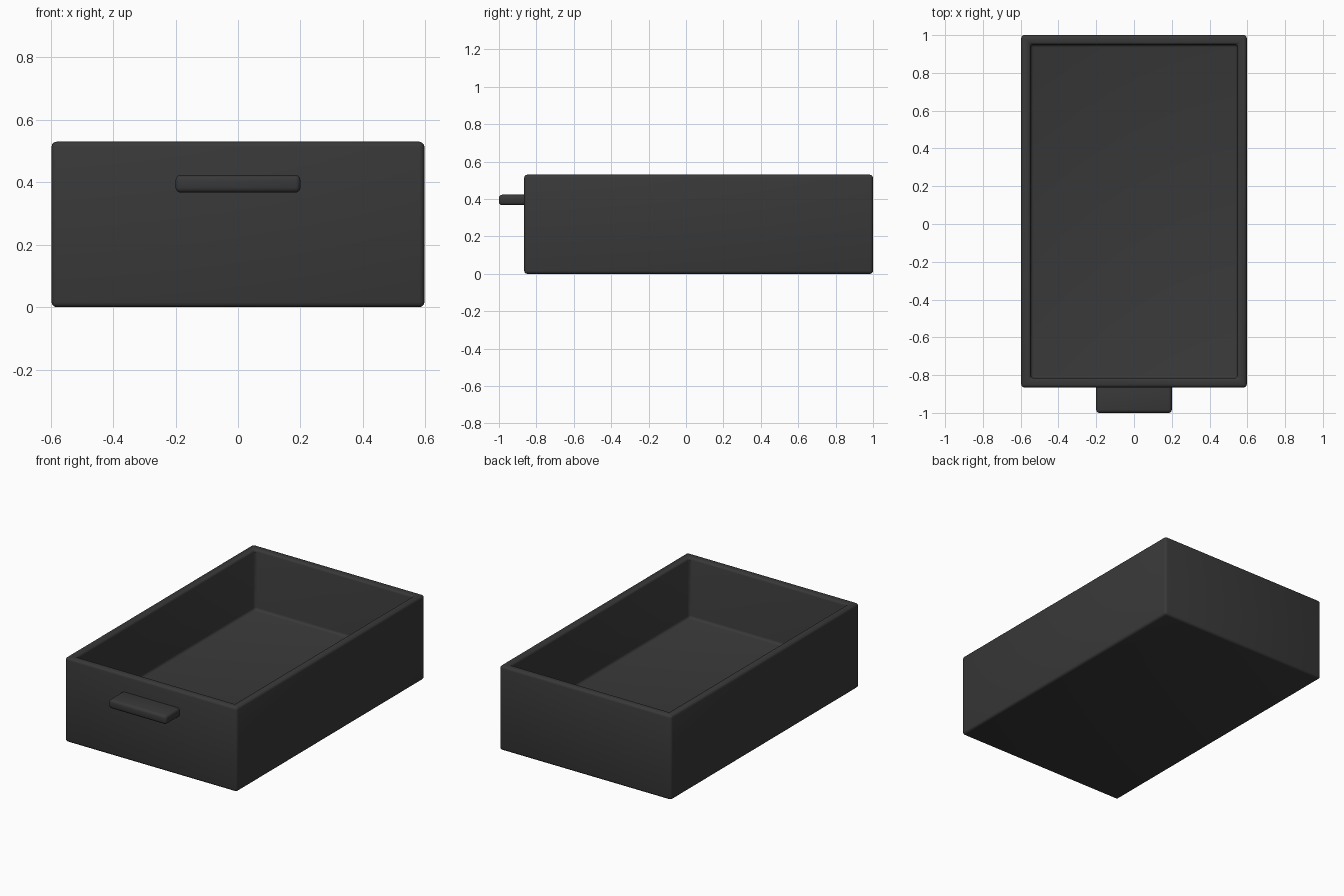
import bpy, bmesh
from mathutils import Vector

if "Cube" in bpy.data.objects:
    bpy.data.objects.remove(bpy.data.objects["Cube"])

BEVEL = 0.016


def box(bm, lo, hi):
    """Add an axis-aligned box and return its faces."""
    lo, hi = Vector(lo), Vector(hi)
    verts = bmesh.ops.create_cube(bm, size=1)["verts"]
    for v in verts:
        v.co = Vector(((lo[i] + hi[i]) / 2 + v.co[i] * (hi[i] - lo[i])) for i in range(3))
    return list({f for v in verts for f in v.link_faces})


def finish(name, bm):
    """Turn the bmesh into an object with softly rounded edges."""
    mesh = bpy.data.meshes.new(name)
    bm.to_mesh(mesh)
    bm.free()
    obj = bpy.data.objects.new(name, mesh)
    bpy.context.collection.objects.link(obj)
    mat = bpy.data.materials.get("charcoal") or bpy.data.materials.new("charcoal")
    mat.diffuse_color = (0.04, 0.04, 0.04, 1)
    mat.use_nodes = True
    mat.node_tree.nodes["Principled BSDF"].inputs["Base Color"].default_value = mat.diffuse_color
    mesh.materials.append(mat)
    mod = obj.modifiers.new("rounded_edges", "BEVEL")
    mod.width = BEVEL
    mod.segments = 3
    mod.limit_method = "ANGLE"
    bpy.ops.object.select_all(action="DESELECT")
    obj.select_set(True)
    bpy.context.view_layer.objects.active = obj
    bpy.ops.object.modifier_apply(modifier=mod.name)
    bpy.ops.object.shade_smooth_by_angle()
    return obj


# Drawer tray: inset the top for the rim, then extrude it down to the floor
bm = bmesh.new()
faces = box(bm, (-0.597, -0.865, 0), (0.597, 1.0, 0.53))
top = max(faces, key=lambda f: f.calc_center_median().z)
bmesh.ops.inset_region(bm, faces=[top], thickness=0.07)
new = bmesh.ops.extrude_discrete_faces(bm, faces=[top])["faces"]
bmesh.ops.translate(bm, verts=new[0].verts, vec=(0, 0, -0.38))
bmesh.ops.recalc_face_normals(bm, faces=bm.faces)
finish("drawer_tray", bm)

# Pull handle on the front panel
bm = bmesh.new()
box(bm, (-0.2, -1.0, 0.367), (0.2, -0.84, 0.423))
finish("pull_handle", bm)
